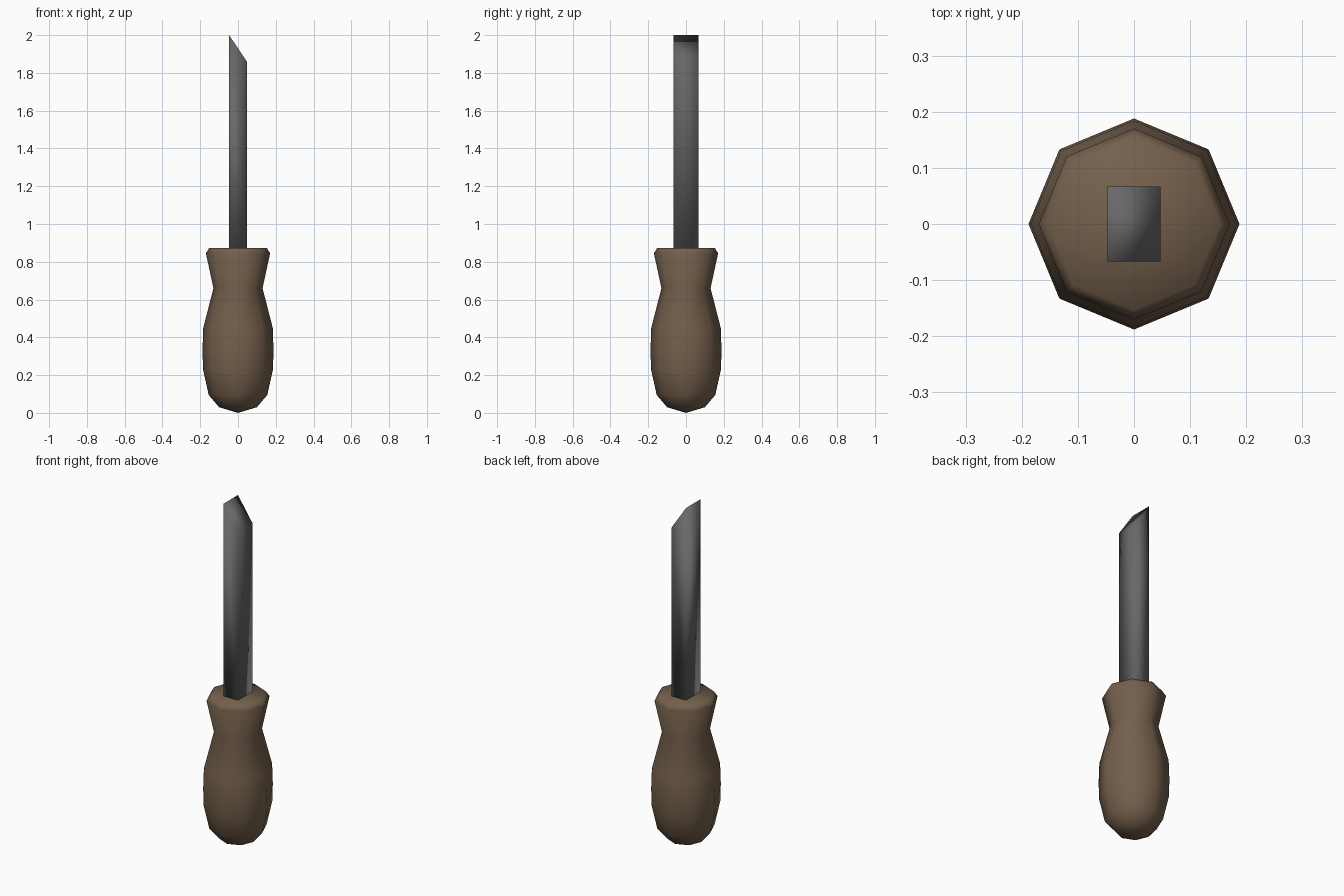
import bpy, bmesh, math

if "Cube" in bpy.data.objects:
    bpy.data.objects.remove(bpy.data.objects["Cube"])


def material(name, rgb):
    m = bpy.data.materials.new(name)
    m.diffuse_color = (*rgb, 1)
    m.use_nodes = True
    m.node_tree.nodes["Principled BSDF"].inputs["Base Color"].default_value = m.diffuse_color
    return m


def finish(bm, name, mat):
    bmesh.ops.recalc_face_normals(bm, faces=bm.faces[:])
    me = bpy.data.meshes.new(name)
    bm.to_mesh(me)
    bm.free()
    me.materials.append(mat)
    for p in me.polygons:
        p.use_smooth = True
    ob = bpy.data.objects.new(name, me)
    bpy.context.collection.objects.link(ob)
    return ob


wood = material("brown wood", (0.175, 0.117, 0.072))
steel = material("dark steel", (0.138, 0.138, 0.138))

# Handle: eight-sided lathe of (radius, height) points
profile = [(0.10, 0.03), (0.155, 0.095), (0.185, 0.23), (0.188, 0.33), (0.184, 0.45),
           (0.13, 0.66), (0.17, 0.845), (0.153, 0.872)]
SIDES = 8
bm = bmesh.new()
rings = [[bm.verts.new((r * math.cos(math.tau * i / SIDES),
                        r * math.sin(math.tau * i / SIDES), z)) for i in range(SIDES)]
         for r, z in profile]
for a, b in zip(rings, rings[1:]):
    for i in range(SIDES):
        j = (i + 1) % SIDES
        bm.faces.new((a[i], a[j], b[j], b[i]))
# pointed butt and flat top, each closed by a fan
for ring, z in ((rings[0], 0.0), (rings[-1], 0.872)):
    tip = bm.verts.new((0, 0, z))
    for i in range(SIDES):
        bm.faces.new((ring[i], ring[(i + 1) % SIDES], tip))
finish(bm, "handle", wood)

# Blade: rectangular bar with a slanted cutting end
bm = bmesh.new()
bmesh.ops.create_cube(bm, size=1)
for v in bm.verts:
    top, right = v.co.z > 0, v.co.x > 0
    v.co.x *= 0.094
    v.co.y *= 0.134
    v.co.z = (1.86 if right else 2.0) if top else 0.86
finish(bm, "blade", steel)
